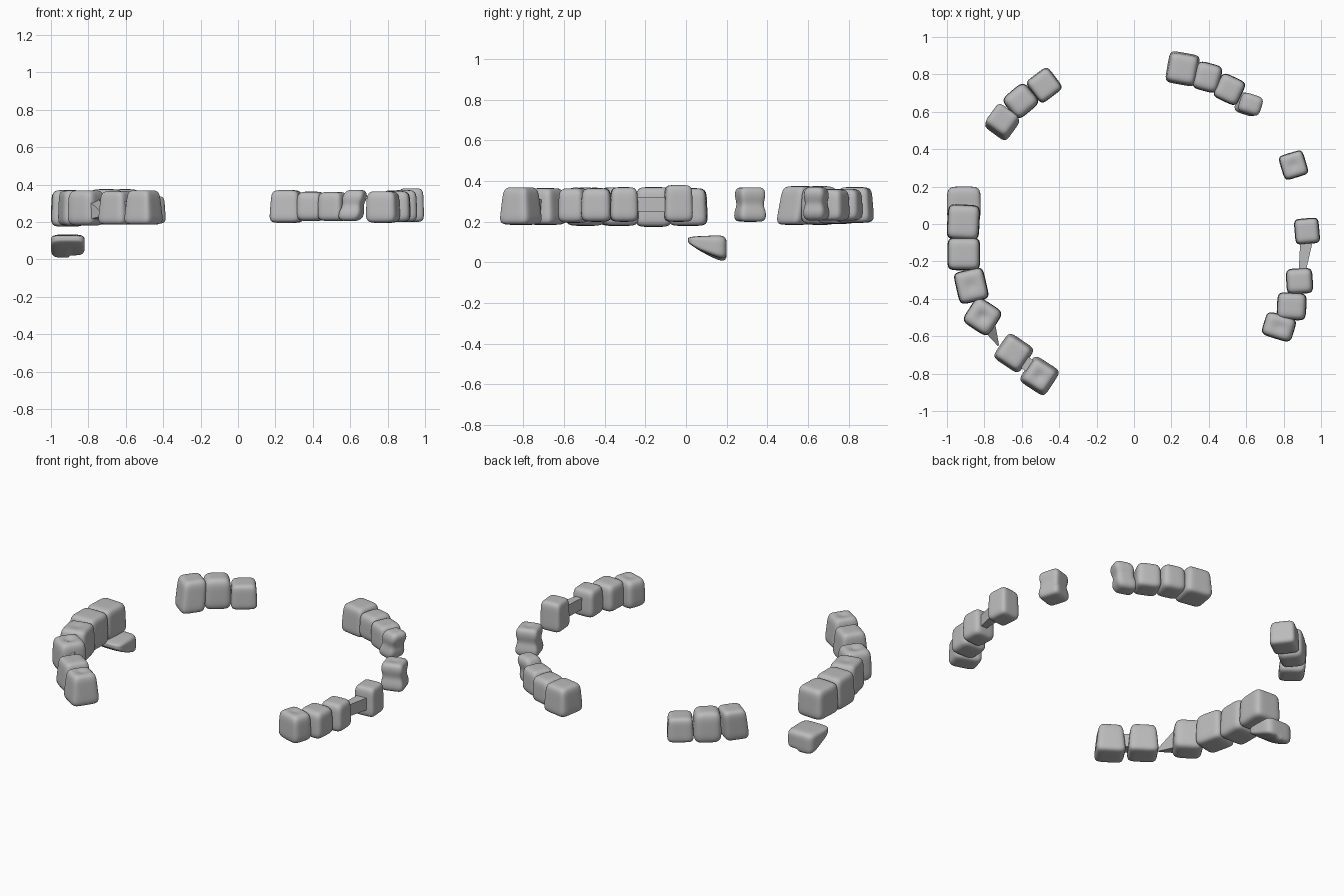
import bpy, bmesh, math
from mathutils import Vector, Matrix

cube = bpy.data.objects.get("Cube")
if cube:
    bpy.data.objects.remove(cube, do_unlink=True)

grey = bpy.data.materials.new("stone_grey")
grey.use_nodes = True
grey.diffuse_color = (0.5, 0.5, 0.5, 1)
grey.node_tree.nodes["Principled BSDF"].inputs["Base Color"].default_value = (0.5, 0.5, 0.5, 1)


def finish(name, bm):
    mesh = bpy.data.meshes.new(name)
    bm.normal_update()
    bm.to_mesh(mesh)
    bm.free()
    mesh.materials.append(grey)
    mesh.shade_smooth()
    ob = bpy.data.objects.new(name, mesh)
    bpy.context.collection.objects.link(ob)
    return ob


def rounded_block(power):
    """Unit block with soft edges; a higher power is squarer."""
    bm = bmesh.new()
    bmesh.ops.create_cube(bm, size=2)
    bmesh.ops.subdivide_edges(bm, edges=bm.edges[:], cuts=11, use_grid_fill=True)
    for v in bm.verts:
        v.co /= sum(abs(c) ** power for c in v.co) ** (1 / power)
    return bm


def stone(name, x, y, low, high, width, depth, turn=0, taper=0.04, power=6,
          waist=0, dent=0, lean=(0, 0)):
    bm = rounded_block(power)
    for v in bm.verts:
        px, py, pz = v.co
        s = (1 - taper * pz) * (1 - waist * math.exp(-(pz / 0.35) ** 2))
        if pz > 0:
            pz -= dent * pz * math.exp(-(px * px + py * py) / 0.15)
        v.co = (px * s * width / 2, py * s * depth / 2, pz * (high - low) / 2)
    bm.transform(Matrix.Rotation(math.radians(turn), 4, "Z"))
    for v in bm.verts:
        v.co += Vector((lean[0] * v.co.z, lean[1] * v.co.z, 0))
    bm.transform(Matrix.Translation((x, y, (low + high) / 2)))
    return finish(name, bm)


def sliver(name, start, end, wide, narrow):
    """Tapered bar joining two stones; wide and narrow are (width, height)."""
    a, b = Vector(start), Vector(end)
    side = (b - a).cross(Vector((0, 0, 1))).normalized()
    bm = bmesh.new()
    rings = []
    for p, (w, h) in ((a, wide), (b, narrow)):
        rings.append([bm.verts.new(p + side * sx * w / 2 + Vector((0, 0, sz * h / 2)))
                      for sx, sz in ((-1, -1), (1, -1), (1, 1), (-1, 1))])
    for i in range(4):
        j = (i + 1) % 4
        bm.faces.new((rings[0][i], rings[0][j], rings[1][j], rings[1][i]))
    bm.faces.new(rings[0][::-1])
    bm.faces.new(rings[1])
    bmesh.ops.recalc_face_normals(bm, faces=bm.faces[:])
    finish(name, bm).data.shade_flat()


# Long arc on the right side, back to front
stone("right_arc_stone_1", -0.912, 0.01, 0.18, 0.365, 0.17, 0.185, -3)
stone("right_arc_stone_2", -0.91, -0.16, 0.175, 0.37, 0.172, 0.172, 0)
stone("right_arc_stone_3", -0.87, -0.33, 0.18, 0.37, 0.16, 0.172, 13, dent=0.08)
stone("right_arc_stone_4", -0.81, -0.495, 0.18, 0.37, 0.165, 0.16, -33, power=5, dent=0.15)
stone("right_arc_stone_5", -0.643, -0.69, 0.185, 0.365, 0.16, 0.155, -34, taper=0.1)
stone("right_arc_stone_6", -0.505, -0.812, 0.185, 0.37, 0.155, 0.155, -33, taper=0.12, dent=0.1)
sliver("right_arc_spike", (-0.78, -0.54, 0.27), (-0.725, -0.65, 0.24), (0.08, 0.12), (0.008, 0.02))
sliver("right_arc_link", (-0.61, -0.72, 0.27), (-0.53, -0.78, 0.27), (0.07, 0.08), (0.07, 0.08))

# Three stones at the back right
stone("back_right_stone_1", -0.705, 0.547, 0.185, 0.375, 0.145, 0.14, -36, lean=(0, 0.15))
stone("back_right_stone_2", -0.605, 0.658, 0.185, 0.375, 0.155, 0.145, 40, power=4.5)
stone("back_right_stone_3", -0.48, 0.742, 0.19, 0.34, 0.145, 0.145, 37, taper=0.06)

# Four stones at the back left
stone("back_left_stone_1", 0.26, 0.83, 0.195, 0.37, 0.16, 0.165, -10, taper=0.08)
stone("back_left_stone_2", 0.392, 0.785, 0.205, 0.362, 0.14, 0.15, -15, power=4.5)
stone("back_left_stone_3", 0.51, 0.72, 0.205, 0.36, 0.14, 0.14, -25, power=5)
stone("back_left_stone_4", 0.615, 0.64, 0.205, 0.372, 0.125, 0.115, -18, power=4,
      waist=0.15, lean=(0.2, 0))

# Lone pinched stone on the left
stone("lone_left_stone", 0.853, 0.315, 0.2, 0.37, 0.135, 0.135, 17, waist=0.13, dent=0.08)

# Left arc, back to front
stone("left_arc_stone_1", 0.925, -0.038, 0.2, 0.38, 0.13, 0.135, 5)
stone("left_arc_stone_2", 0.885, -0.305, 0.2, 0.37, 0.14, 0.135, 3, power=5)
stone("left_arc_stone_3", 0.843, -0.44, 0.2, 0.365, 0.155, 0.145, -3, power=5)
stone("left_arc_stone_4", 0.775, -0.55, 0.195, 0.365, 0.165, 0.13, -17, power=5, dent=0.08)
sliver("left_arc_link", (0.925, -0.07, 0.285), (0.897, -0.27, 0.285), (0.07, 0.075), (0.035, 0.07))

# Fallen wedge stone, thin toward the front
fallen = stone("fallen_wedge_stone", -0.91, 0.105, 0, 0.135, 0.18, 0.19, 0, taper=0, power=5)
for v in fallen.data.vertices:
    t = min(1, max(0, (0.2 - v.co.y) / 0.19))
    v.co.z = 0.135 - (0.135 - v.co.z) * (1 - 0.75 * t ** 1.3) - 0.008 * t
    if v.co.x > -0.9:
        v.co.z += max(0, 0.07 - v.co.z) * 0.2
